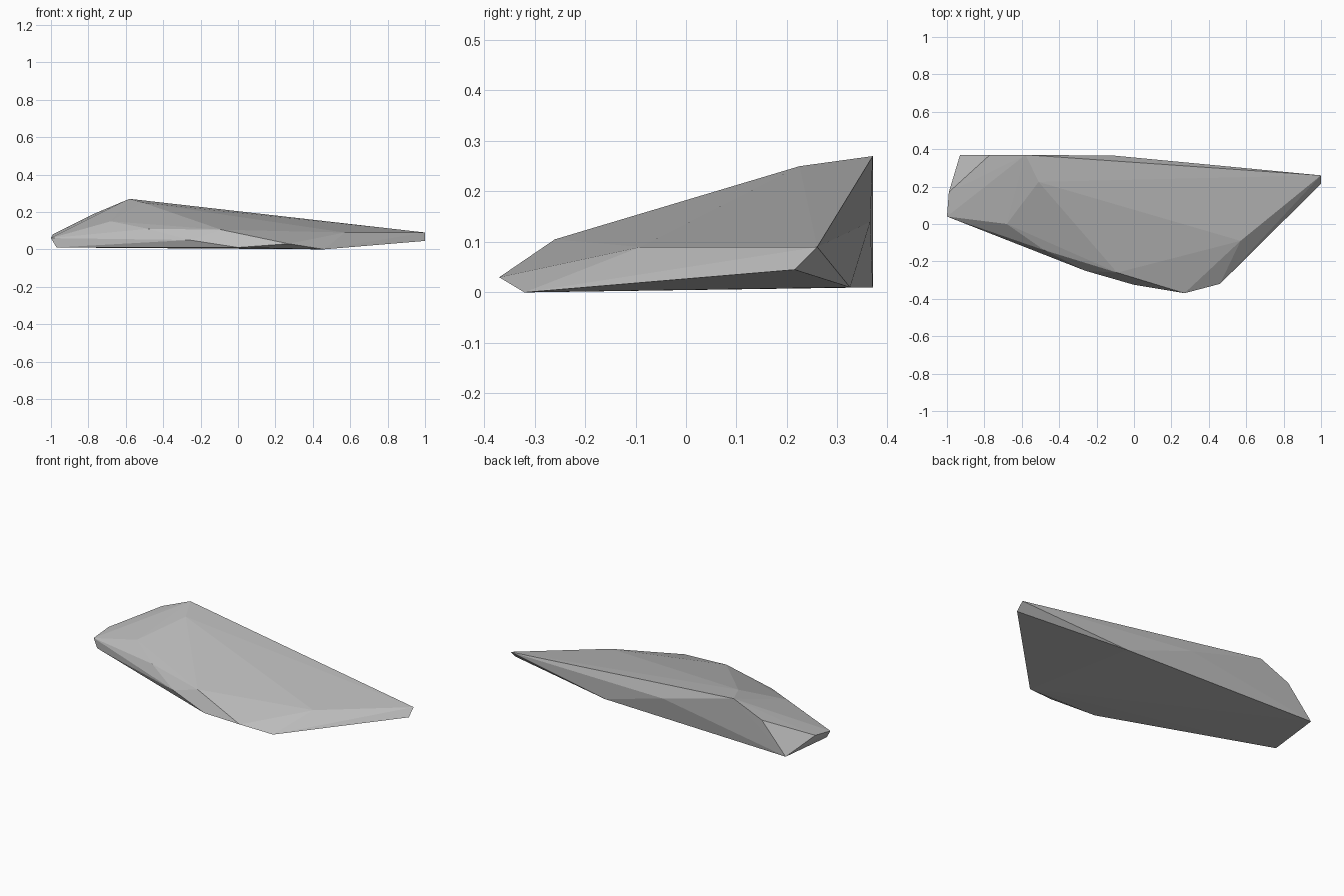
import bpy
import bmesh

cube = bpy.data.objects.get("Cube")
if cube:
    bpy.data.objects.remove(cube, do_unlink=True)

# Stone colour
stone = bpy.data.materials.new("grey_stone")
stone.use_nodes = True
colour = (0.5, 0.5, 0.5, 1)
stone.diffuse_color = colour
shader = next(n for n in stone.node_tree.nodes if n.type == 'BSDF_PRINCIPLED')
shader.inputs["Base Color"].default_value = colour

# Corners of the chipped slab, grouped by area
base = [(-.97, .03, .01), (-.93, .37, .01), (.32, .325, .01),
        (.46, -.32, 0), (0, -.325, .01)]
tip = [(1, .26, .09), (1, .215, .045)]
front_edge = [(.27, -.37, .03), (-.26, -.25, .05), (-.09, -.26, .105),
              (-.48, -.14, .11), (.57, -.09, .09)]
crown = [(-.58, .37, .27), (-.51, .225, .25), (-.68, 0, .15)]
far_end = [(-1, .04, .06), (-.99, .17, .08), (-.77, .37, .19), (-.1, .365, .14)]

# Wrap the corners in flat facets
bm = bmesh.new()
for corner in base + tip + front_edge + crown + far_end:
    bm.verts.new(corner)
hull = bmesh.ops.convex_hull(bm, input=bm.verts)
spare = {v for v in hull["geom_interior"] + hull["geom_unused"]
         if isinstance(v, bmesh.types.BMVert)}
bmesh.ops.delete(bm, geom=list(spare), context='VERTS')
bmesh.ops.recalc_face_normals(bm, faces=bm.faces)

mesh = bpy.data.meshes.new("rock_slab")
bm.to_mesh(mesh)
bm.free()
mesh.materials.append(stone)
rock = bpy.data.objects.new("rock_slab", mesh)
bpy.context.collection.objects.link(rock)
